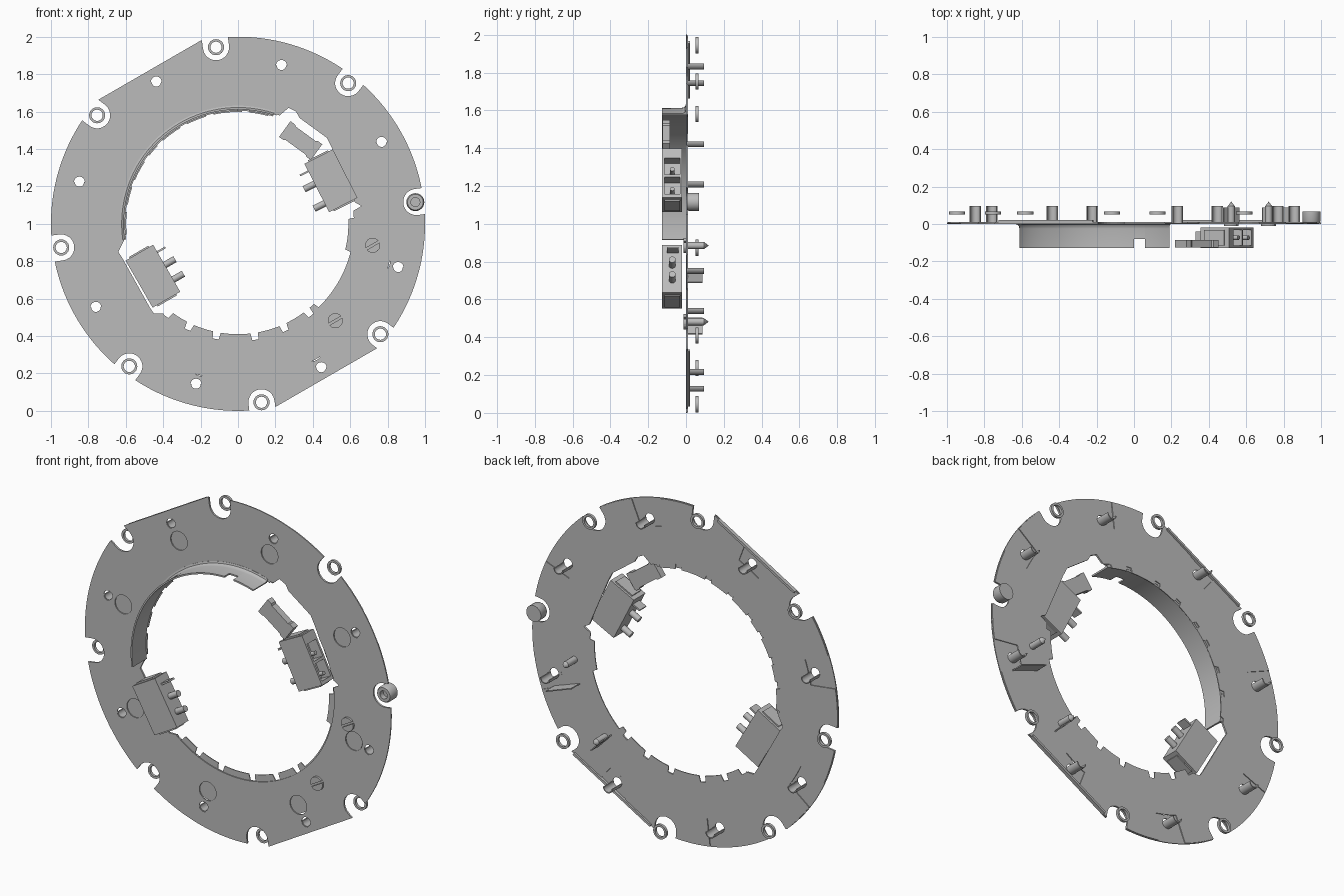
import bpy, bmesh
from math import cos, sin, pi, radians

cube = bpy.data.objects.get("Cube")
if cube:
    bpy.data.objects.remove(cube)

grey = bpy.data.materials.new("light grey")
grey.use_nodes = True
COLOUR = (0.5, 0.5, 0.5, 1)
grey.diffuse_color = COLOUR
grey.node_tree.nodes["Principled BSDF"].inputs["Base Color"].default_value = COLOUR


def finish(name, bm, smooth=False):
    bmesh.ops.remove_doubles(bm, verts=bm.verts, dist=1e-5)
    bmesh.ops.recalc_face_normals(bm, faces=bm.faces)
    me = bpy.data.meshes.new(name)
    bm.to_mesh(me)
    bm.free()
    me.materials.append(grey)
    ob = bpy.data.objects.new(name, me)
    bpy.context.collection.objects.link(ob)
    if smooth:
        bpy.ops.object.select_all(action='DESELECT')
        ob.select_set(True)
        bpy.context.view_layer.objects.active = ob
        bpy.ops.object.shade_smooth_by_angle(angle=radians(35))
    return ob


def prism(name, outlines, y0, y1):
    """Extrude closed outlines, given about the ring centre, along y."""
    bm = bmesh.new()
    for pts in outlines:
        a = [bm.verts.new((x, y0, z + 1)) for x, z in pts]
        b = [bm.verts.new((x, y1, z + 1)) for x, z in pts]
        bm.faces.new(a)
        bm.faces.new(b)
        for i in range(len(pts)):
            j = (i + 1) % len(pts)
            bm.faces.new((a[i], a[j], b[j], b[i]))
    return finish(name, bm)


def lathe(name, profile, centre=(0, 0), a0=0, a1=360, n=24):
    """Turn a closed (radius, y) profile about an axis parallel to y."""
    bm = bmesh.new()
    full = a1 - a0 >= 360
    rows = []
    for i in range(n if full else n + 1):
        a = radians(a0 + (a1 - a0) * i / n)
        rows.append([bm.verts.new((centre[0] + r * cos(a), y, 1 + centre[1] + r * sin(a)))
                     for r, y in profile])
    k = len(profile)
    for i in range(n):
        p, q = rows[i], rows[(i + 1) % len(rows)]
        for j in range(k):
            m = (j + 1) % k
            if profile[j][0] or profile[m][0]:
                bm.faces.new((p[j], p[m], q[m], q[j]))
    if not full:
        bm.faces.new(rows[0])
        bm.faces.new(rows[-1])
    bmesh.ops.dissolve_degenerate(bm, edges=bm.edges, dist=1e-6)
    return finish(name, bm, True)


def cut(ob, *cutters):
    for c in cutters:
        c.hide_render = True
        mod = ob.modifiers.new("cut", 'BOOLEAN')
        mod.object, mod.operation, mod.solver = c, 'DIFFERENCE', 'EXACT'
    bpy.context.view_layer.update()
    dg = bpy.context.evaluated_depsgraph_get()
    me = bpy.data.meshes.new_from_object(ob.evaluated_get(dg))
    ob.modifiers.clear()
    ob.data = me
    for c in cutters:
        bpy.data.objects.remove(c)


def polar(r, deg):
    return r * cos(radians(deg)), r * sin(radians(deg))


def hub(r, deg):
    # the fittings sit on a circle slightly off the rim's centre
    x, z = polar(r, deg)
    return x + 0.004, z - 0.005


def local(c, deg, u, v):
    a = radians(deg)
    return c[0] + u * cos(a) - v * sin(a), c[1] + u * sin(a) + v * cos(a)


def rect(c, deg, u0, u1, v0, v1):
    return [local(c, deg, u, v) for u, v in ((u0, v0), (u1, v0), (u1, v1), (u0, v1))]


def circle(c, r, n=24):
    return [local(c, 360 * i / n, r, 0) for i in range(n)]


def outline(radius):
    return [polar(radius(i / 2), i / 2) for i in range(720)]


def outer(a):
    # round rim with two opposite flats
    off = min(abs((a - t + 180) % 360 - 180) for t in (120, 300))
    return min(1, 0.948 / cos(radians(off))) if off < 30 else 1


def back_outer(a):
    # rim stepped in around each tube
    return 0.835 if abs((a - 30 + 22.5) % 45 - 22.5) < 5.5 else outer(a) - 0.003


def front_inner(a):
    return 0.615 if 70 < a < 190 else 0.628


SLOTS = (86, 104.5, 119, 134, 144.5, 158.8, 172, 232, 244.6, 259, 278.5, 294.2, 308.4)


def back_inner(a):
    # inner tabs with slots between them
    if any(abs(a - s) < 1.8 for s in SLOTS):
        return 0.627
    if 74 < a < 186:
        return 0.598
    return 0.59 if 230 < a < 314 or a > 346 or a < 3 else 0.62


def pocket_cutter():
    right = [(.18, .5), (.2, .56), (.27, .62), (.31, .6), (.33, .565), (.475, .46), (.505, .4),
             (.625, .115), (.66, .095), (.6, .06), (.3, .2)]
    left = [(-.55, -.07), (-.61, -.09), (-.64, -.15), (-.62, -.18), (-.47, -.45),
            (-.45, -.48), (-.38, -.48), (-.3, -.3)]
    return prism("pocket_cutter", [right, left], -0.1, 0.1)


SEATS = [7.3 + 45 * k for k in range(8)]
POSTS = [30 + 45 * k for k in range(8)]


def rim_notches():
    shapes = []
    for a in SEATS:
        c = hub(0.957, a)
        arc = [local(c, a + 90 + 15 * i, 0.07, 0) for i in range(13)]
        shapes.append(arc + [local(c, a, 0.15, -0.07), local(c, a, 0.15, 0.07)])
    return shapes


# Front plate with rim notches, shallow round windows and tube holes
plate = prism("front_plate", [outline(outer)], 0, 0.006)
holes = [circle(hub(0.78, a), 0.055) for a in POSTS] + [circle(hub(0.882, a), 0.029) for a in POSTS]
cut(plate, prism("bore_cutter", [outline(front_inner)], -0.1, 0.1), pocket_cutter(),
    prism("hole_cutter", rim_notches() + holes, -0.1, 0.1))

# Back plate with slotted inner tabs
back = prism("back_plate", [outline(back_outer)], 0.006, 0.011)
cut(back, prism("bore_cutter", [outline(back_inner)], -0.1, 0.1), pocket_cutter(),
    prism("notch_cutter", rim_notches(), -0.1, 0.1))

# Curved inner flange, with a short step near its end
for a0, a1, y in ((72, 84.5, -0.127), (84.5, 90, -0.08), (90, 188, -0.127)):
    lathe("inner_flange", [(0.632, -0.001), (0.622, -0.004), (0.616, -0.012), (0.613, -0.025),
                           (0.613, y), (0.604, y), (0.604, 0.004), (0.632, 0.004)],
          a0=a0, a1=a1, n=max(3, int((a1 - a0) / 3)))

# Half-round troughs behind the plate, open at the top
for a in POSTS:
    lathe("trough", [(0.031, 0.003), (0.031, 0.095), (0.025, 0.095), (0.025, 0.003)],
          hub(0.882, a), 180, 360, 14)

# Washers in the rim notches, and one socket screw
for a in SEATS[1:]:
    lathe("washer", [(0.043, 0.05), (0.043, 0.066), (0.03, 0.066), (0.03, 0.05)], hub(0.957, a))
lathe("socket_screw", [(0, 0.068), (0.048, 0.068), (0.048, 0.015), (0.042, 0.004),
                       (0.024, 0.004), (0.024, 0.035), (0, 0.035)], hub(0.952, SEATS[0]))

# Slotted screws with pointed tips
for c in ((0.72, -0.115), (0.52, -0.518)):
    halves = [[local(c, 30 + s + 8 + 164 * i / 12, 0.04, 0) for i in range(13)] for s in (0, 180)]
    prism("screw_head", halves, -0.012, 0.004)
    lathe("screw_shaft", [(0, 0.005), (0.019, 0.005), (0.019, 0.095), (0, 0.12)], c, n=16)

# Folded lips along the flats, and thin upright ribs on the back
for a in (120, 300):
    prism("folded_lip", [rect((0, 0), a, 0.934, 0.948, -0.29, 0.29)], 0.004, 0.022)
for a, r0, r1 in ((-20, 0.73, 0.91), (-46, 0.69, 0.81)):
    prism("back_rib", [rect((0, 0), a, r0, r1, -0.003, 0.003)], 0.008, 0.088)

# Connector blocks: hollow outer side with contacts, pegs on the inner side
for side, c, deg, pegs, blade in (("left", (0.497, 0.23), 207, (-0.025, 0.092), -0.1),
                                  ("right", (-0.455, -0.28), 30, (-0.07, 0.02), 0.1)):
    block = prism(side + "_connector", [rect(c, deg, -0.085, 0.085, -0.145, 0.145)], -0.128, -0.02)
    cut(block, prism("recess_cutter", [rect(c, deg, -0.2, -0.02, v, v + 0.1) for v in (-0.09, 0.025)],
                     -0.115, -0.033))
    for v in pegs:
        for u, length, r, label in ((0.08, 0.07, 0.018, "peg"), (-0.08, 0.065, 0.012, "contact")):
            bm = bmesh.new()
            bmesh.ops.create_cone(bm, cap_ends=True, segments=16, radius1=r, radius2=r, depth=length)
            ob = finish(side + "_" + label, bm, True)
            x, z = local(c, deg, u + length / 2 - 0.002, v)
            ob.location = (x, -0.073, z + 1)
            ob.rotation_euler = (0, pi / 2 - radians(deg), 0)
    prism(side + "_blade", [rect(c, deg, 0.08, 0.135, blade - 0.005, blade + 0.005)], -0.1, -0.04)
    prism(side + "_end_cap", [rect(c, deg, -0.06, 0.06, s * 0.148 - 0.005, s * 0.148 + 0.005)
                              for s in (-1, 1)], -0.115, -0.033)

# Small waisted clip beside the left connector
half = [(-0.105, -0.052), (-0.075, -0.052), (-0.065, -0.045), (0.065, -0.045),
        (0.075, -0.052), (0.105, -0.052)]
clip = half + [(-u, -v) for u, v in half]
prism("clip", [[local((0.335, 0.445), -36, u, v) for u, v in clip]], -0.125, -0.085)
